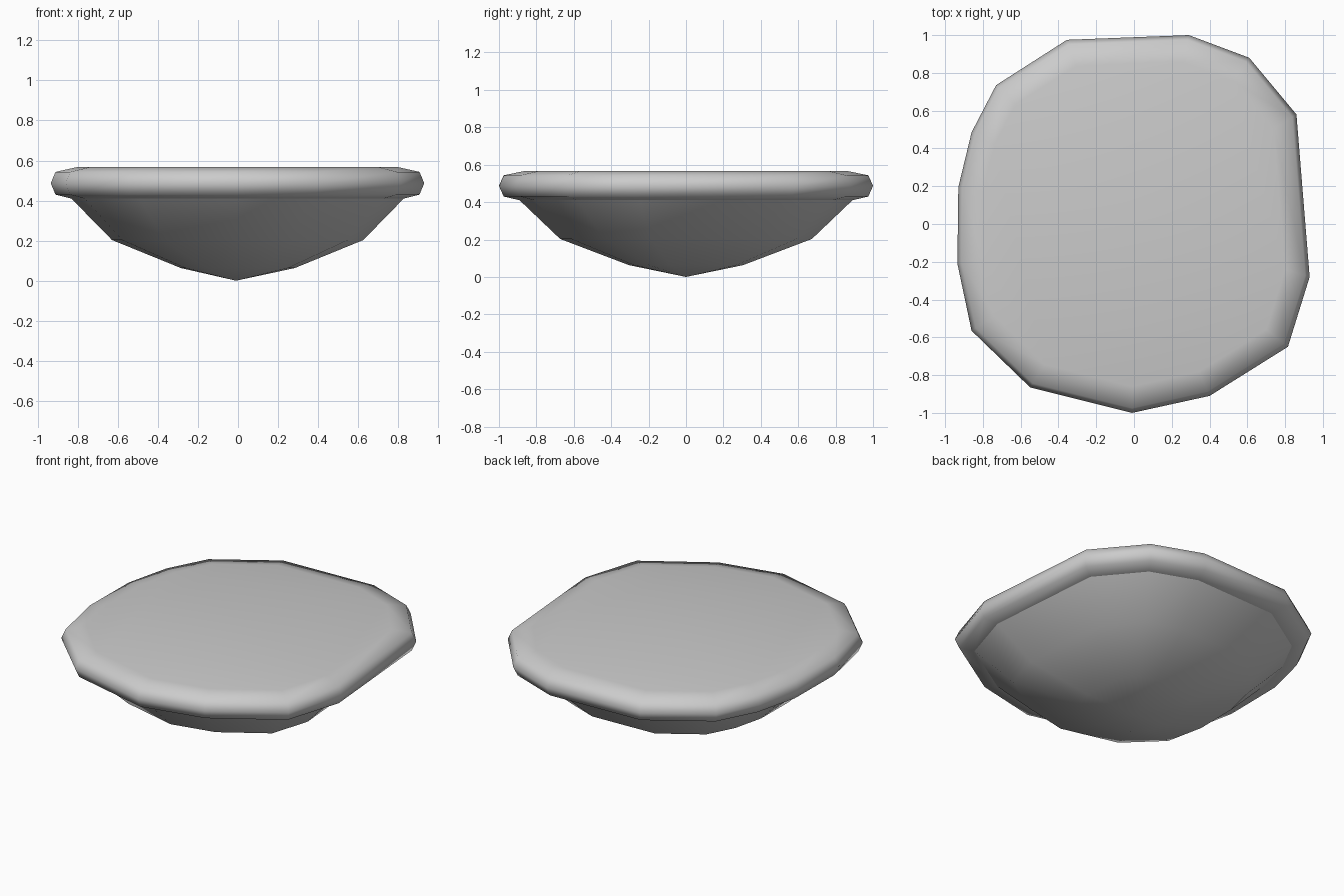
import bpy, bmesh, math

if "Cube" in bpy.data.objects:
    bpy.data.objects.remove(bpy.data.objects["Cube"])

# Irregular slab outline seen from above
OUTLINE = [(0.29, 1.0), (-0.355, 0.975), (-0.73, 0.735), (-0.86, 0.485),
           (-0.93, 0.195), (-0.935, -0.21), (-0.86, -0.565), (-0.55, -0.865),
           (-0.01, -1.0), (0.40, -0.91), (0.815, -0.65), (0.93, -0.28),
           (0.86, 0.58), (0.61, 0.88)]


def lofted(name, rings, bottom=None, cap_top=False):
    """Stack scaled copies of the outline; rings are (scale, z)."""
    bm = bmesh.new()
    loops = [[bm.verts.new((x * s, y * s, z)) for x, y in OUTLINE] for s, z in rings]
    n = len(OUTLINE)
    for a, b in zip(loops, loops[1:]):
        for i in range(n):
            j = (i + 1) % n
            bm.faces.new((a[i], a[j], b[j], b[i]))
    if bottom:
        tip = bm.verts.new(bottom)
        for i in range(n):
            bm.faces.new((tip, loops[0][(i + 1) % n], loops[0][i]))
    if cap_top:
        bm.faces.new(loops[-1])
    bmesh.ops.recalc_face_normals(bm, faces=bm.faces[:])
    mesh = bpy.data.meshes.new(name)
    bm.to_mesh(mesh)
    bm.free()
    obj = bpy.data.objects.new(name, mesh)
    bpy.context.collection.objects.link(obj)
    bpy.ops.object.select_all(action='DESELECT')
    obj.select_set(True)
    bpy.context.view_layer.objects.active = obj
    bpy.ops.object.shade_smooth_by_angle(angle=math.radians(60))
    return obj


# Rounded top slab
lofted("top_slab", [(0.89, 0.41), (0.975, 0.43), (1.0, 0.487),
                    (0.975, 0.543), (0.86, 0.567)], cap_top=True)

# Tapering underside, down to a point
lofted("underside", [(0.305, 0.063), (0.673, 0.203), (0.89, 0.41)],
       bottom=(-0.01, 0.0, 0.0))
